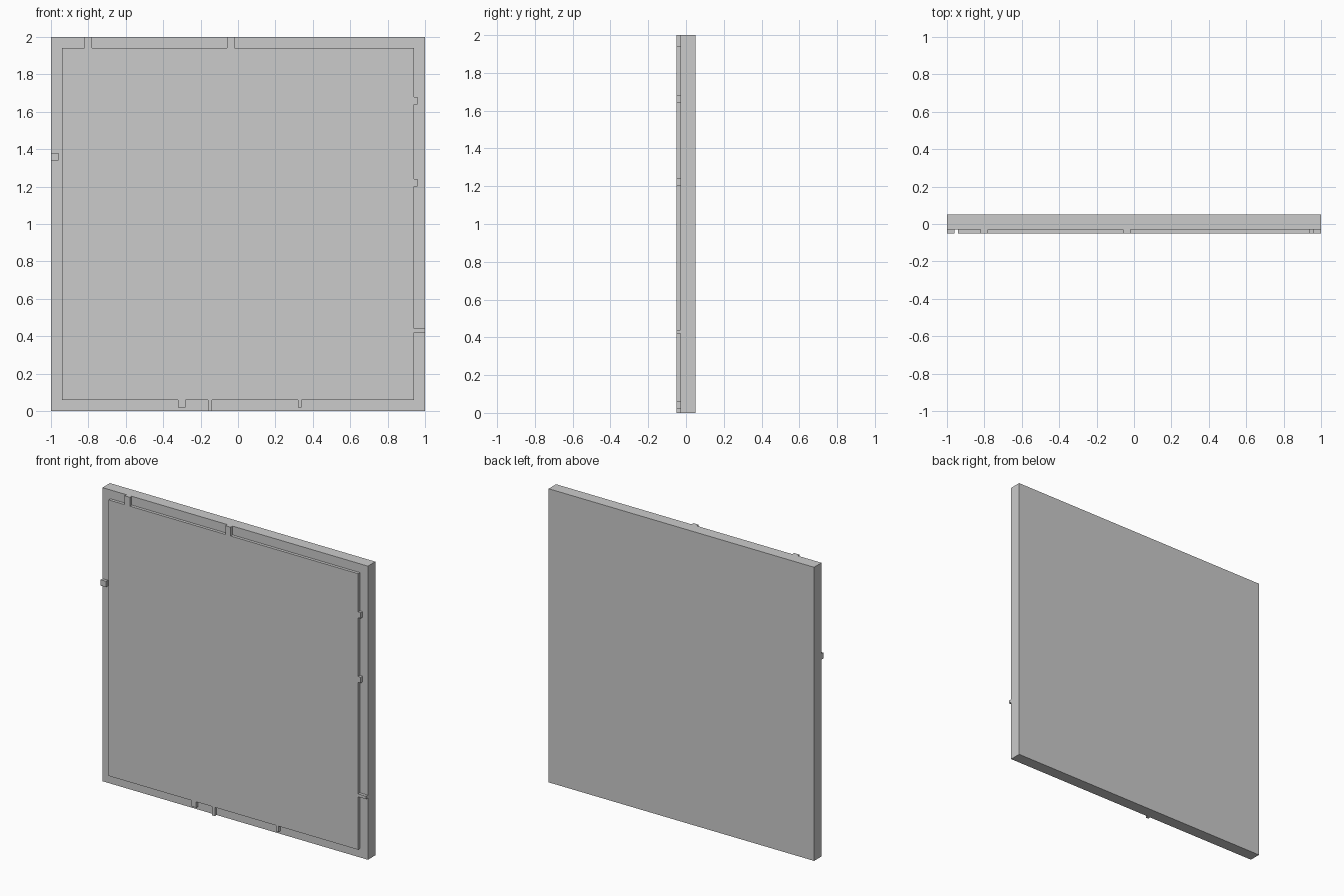
import bpy, bmesh

if "Cube" in bpy.data.objects:
    bpy.data.objects.remove(bpy.data.objects["Cube"])

BACK, STEP, FRONT = 0.05, -0.03, -0.05


def extruded(name, outline, y_front, y_back):
    """Solid made from an x-z outline, extruded along y."""
    bm = bmesh.new()
    face = bm.faces.new([bm.verts.new((x, y_front, z)) for x, z in outline])
    res = bmesh.ops.extrude_face_region(bm, geom=[face], use_keep_orig=True)
    verts = [g for g in res["geom"] if isinstance(g, bmesh.types.BMVert)]
    bmesh.ops.translate(bm, verts=verts, vec=(0, y_back - y_front, 0))
    bmesh.ops.recalc_face_normals(bm, faces=bm.faces)
    mesh = bpy.data.meshes.new(name)
    bm.to_mesh(mesh)
    bm.free()
    obj = bpy.data.objects.new(name, mesh)
    bpy.context.collection.objects.link(obj)
    return obj


def rect(x0, x1, z0, z1):
    return [(x0, z0), (x1, z0), (x1, z1), (x0, z1)]


# Square backing slab
extruded("backing_slab", rect(-1, 1, 0, 2), STEP, BACK)

# Tabs on each panel edge: (start, end, outer reach), in counter-clockwise order
bottom_tabs = [(-0.32, -0.28, 0.02), (-0.16, -0.14, 0.0), (0.32, 0.34, 0.02)]
right_tabs = [(0.42, 0.44, 1.0), (1.20, 1.24, 0.96), (1.64, 1.68, 0.96)]
top_tabs = [(-0.02, -0.06, 2.0), (-0.78, -0.82, 2.0)]

# Raised front panel outline with its tabs
E, LOW, HIGH = 0.94, 0.06, 1.94
outline = [(-E, LOW)]
for a, b, reach in bottom_tabs:
    outline += [(a, LOW), (a, reach), (b, reach), (b, LOW)]
outline.append((E, LOW))
for a, b, reach in right_tabs:
    outline += [(E, a), (reach, a), (reach, b), (E, b)]
outline.append((E, HIGH))
for a, b, reach in top_tabs:
    outline += [(a, HIGH), (a, reach), (b, reach), (b, HIGH)]
outline.append((-E, HIGH))
extruded("front_panel", outline, FRONT, STEP)

# Separate small block on the left rim
extruded("left_rim_block", rect(-1, -0.96, 1.34, 1.38), FRONT, STEP)
